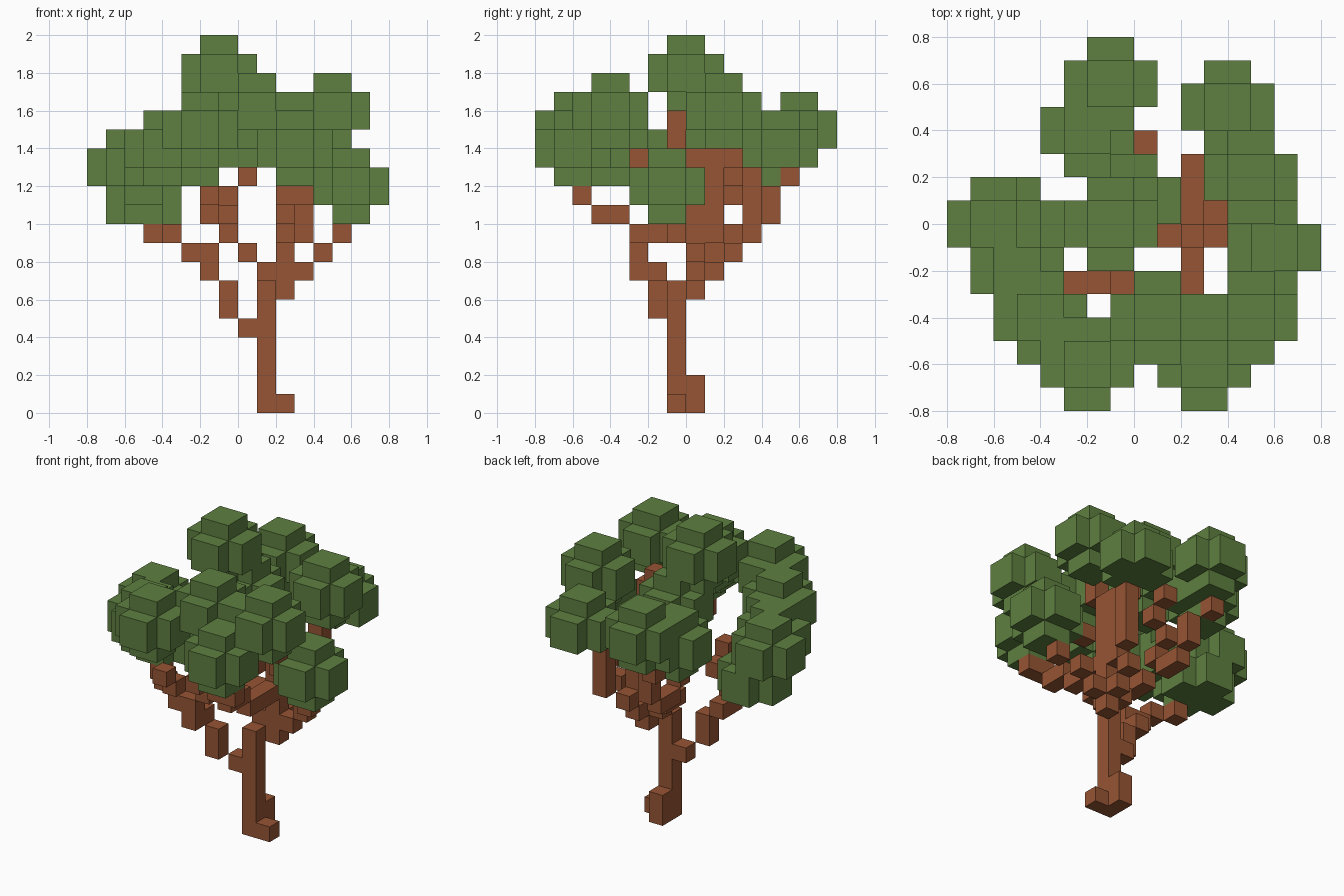
import bpy
import bmesh
from mathutils import Vector

UNIT = 0.1  # edge length of one block

cube = bpy.data.objects.get("Cube")
if cube:
    bpy.data.objects.remove(cube, do_unlink=True)


def make_material(name, color):
    mat = bpy.data.materials.new(name)
    mat.use_nodes = True
    mat.diffuse_color = color
    bsdf = mat.node_tree.nodes["Principled BSDF"]
    bsdf.inputs["Base Color"].default_value = color
    bsdf.inputs["Roughness"].default_value = 0.9
    return mat


def path(*points):
    """Blocks along a line through the given block positions."""
    cells = {points[0]}
    for start, end in zip(points, points[1:]):
        a, b = Vector(start), Vector(end)
        steps = int(max(abs(d) for d in b - a))
        for i in range(steps):
            cells.add(tuple(round(c) for c in a.lerp(b, (i + 1) / steps)))
    return cells


def clump(x, y, z, flat=False):
    """Rounded ball of blocks, four across, optionally with a flat underside."""
    cells = set()
    reach = range(-2, 2)
    for i in reach:
        for j in reach:
            for k in reach:
                offset = Vector((i + 0.5, j + 0.5, k + 0.5))
                if offset.length_squared < 3 and not (flat and k == reach[0]):
                    cells.add((x + i, y + j, z + k))
    return cells


def build(name, cells, occupied, mat):
    """Mesh the sides of the cells that no other block covers."""
    bm = bmesh.new()
    for cell in sorted(cells):
        for axis in range(3):
            for side in (0, 1):
                neighbour = list(cell)
                neighbour[axis] += 2 * side - 1
                if tuple(neighbour) in occupied:
                    continue
                corners = []
                for u, v in ((0, 0), (1, 0), (1, 1), (0, 1)):
                    p = Vector(cell)
                    p[axis] += side
                    p[(axis + 1) % 3] += u
                    p[(axis + 2) % 3] += v
                    corners.append(bm.verts.new(p * UNIT))
                bm.faces.new(corners if side else corners[::-1])
    bmesh.ops.remove_doubles(bm, verts=bm.verts, dist=UNIT / 100)
    mesh = bpy.data.meshes.new(name)
    bm.to_mesh(mesh)
    bm.free()
    mesh.materials.append(mat)
    obj = bpy.data.objects.new(name, mesh)
    bpy.context.collection.objects.link(obj)


bark = make_material("bark_brown", (0.305, 0.090, 0.034, 1))
leaf = make_material("leaf_green", (0.112, 0.216, 0.051, 1))

# Trunk, roots and main limbs
wood = {}
wood["trunk"] = path((1, -1, 0), (1, -1, 6))
wood["back_root"] = path((1, 0, 0), (1, 0, 1))
wood["side_root"] = path((2, -1, 0))
wood["main_limb"] = path((2, 0, 6), (2, 0, 13), (2, -1, 14), (2, -1, 15))
wood["rear_limb"] = path((2, 1, 9), (2, 1, 13), (2, 2, 13))

# Branches
wood["left_branch"] = path((0, -1, 4), (-1, -2, 5), (-1, -2, 6),
                           (-3, -3, 8), (-4, -3, 9), (-5, -2, 9))
wood["front_left_branch"] = path((-2, -3, 7), (-1, -3, 9), (-2, -6, 11))
wood["right_branch"] = path((3, 0, 7), (5, -1, 9))
wood["front_right_branch"] = path((2, -1, 9), (2, -3, 9), (2, -6, 11), (3, -6, 11))
wood["upper_right_branch"] = path((3, -1, 11), (4, -3, 13))
wood["back_right_branch"] = path((2, 1, 7), (3, 3, 9), (3, 3, 12))
wood["back_branch"] = path((1, 0, 7), (0, 0, 8), (-1, 2, 9), (-1, 3, 9),
                           (-1, 4, 10), (-1, 4, 11), (-2, 5, 12))
wood["inner_branch"] = path((-1, 1, 10), (0, 3, 13))

# Leaf clumps placed by their centres
leaves = {}
leaves["crown_clump"] = clump(-1, 0, 18)
leaves["inner_clump"] = clump(0, 1, 15)
leaves["back_clump"] = clump(-1, 6, 15)
leaves["back_left_clump"] = clump(-2, 4, 14)
leaves["back_right_clump"] = clump(4, 5, 14, flat=True)
leaves["upper_right_clump"] = clump(5, 2, 16)
leaves["front_right_clump"] = clump(5, -4, 16)
leaves["right_clump"] = clump(6, -1, 12)
leaves["upper_front_clump"] = clump(1, -4, 16)
leaves["low_front_clump"] = clump(3, -6, 14)
leaves["front_left_clump"] = clump(-2, -6, 15)
leaves["side_left_clump"] = clump(-4, -4, 14)
leaves["middle_left_clump"] = clump(-5, -2, 13)
leaves["left_clump"] = clump(-6, 0, 13)
leaves["low_left_clump"] = clump(-5, 0, 11, flat=True)

# Each block belongs to one part only; foliage covers wood
occupied = set().union(*leaves.values(), *wood.values())
used = set()
for parts, mat in ((leaves, leaf), (wood, bark)):
    for name, cells in parts.items():
        build(name, cells - used, occupied, mat)
        used |= cells
